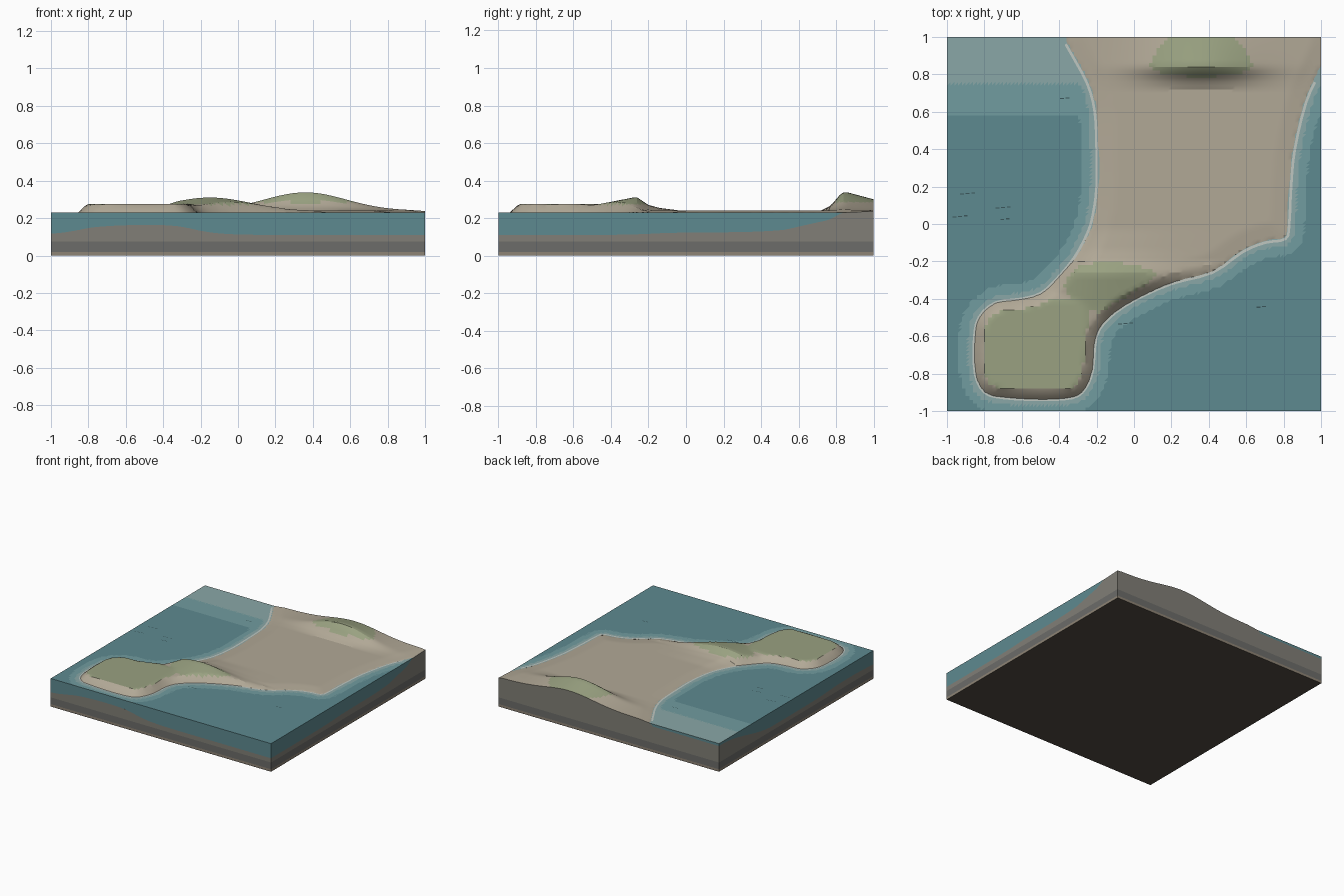
import bpy, math

if "Cube" in bpy.data.objects:
    bpy.data.objects.remove(bpy.data.objects["Cube"])

N, SEA = 100, 0.23
COAST = [(-.42, 1.2), (-.38, 1.0), (-.33, .9), (-.25, .75), (-.21, .6), (-.2, .4), (-.2, .2), (-.22, .05),
         (-.25, -.05), (-.32, -.18), (-.42, -.3), (-.5, -.37), (-.6, -.4), (-.74, -.42), (-.83, -.5),
         (-.855, -.62), (-.85, -.8), (-.8, -.9), (-.7, -.93), (-.5, -.94), (-.33, -.93), (-.26, -.88),
         (-.22, -.78), (-.2, -.6), (-.13, -.5), (0, -.41), (.2, -.32), (.42, -.26), (.58, -.15),
         (.7, -.1), (.81, -.08), (.83, 0), (.84, .2), (.86, .4), (.92, .65), (1.0, .83), (1.15, 1.2)]


def smooth_path(pts, n=3):
    # Catmull-Rom subdivision of the coast
    out = []
    for i in range(len(pts) - 1):
        p = [pts[max(i - 1, 0)], pts[i], pts[i + 1], pts[min(i + 2, len(pts) - 1)]]
        for k in range(n):
            t = k / n
            w = ((-t + 2*t*t - t**3) / 2, (2 - 5*t*t + 3*t**3) / 2,
                 (t + 4*t*t - 3*t**3) / 2, (t**3 - t*t) / 2)
            out.append(tuple(sum(w[j] * p[j][a] for j in range(4)) for a in (0, 1)))
    return out + [pts[-1]]


SHORE = smooth_path(COAST)


def shore_distance(x, y):
    # positive on land, negative at sea
    best, inside, n = 9, False, len(SHORE)
    for i in range(n):
        ax, ay = SHORE[i]
        bx, by = SHORE[(i + 1) % n]
        dx, dy = bx - ax, by - ay
        t = max(0, min(1, ((x - ax) * dx + (y - ay) * dy) / (dx * dx + dy * dy)))
        best = min(best, (x - ax - t * dx)**2 + (y - ay - t * dy)**2)
        if (ay > y) != (by > y) and x < ax + (y - ay) * dx / dy:
            inside = not inside
    return math.sqrt(best) * (1 if inside else -1)


def ramp(v, a, b):
    t = max(0, min(1, (v - a) / (b - a)))
    return t * t * (3 - 2 * t)


def profile(v, pts):
    for (a, za), (b, zb) in zip(pts, pts[1:]):
        if v <= b:
            return za + (zb - za) * max(0, (v - a) / (b - a))
    return pts[-1][1]


def height(x, y):
    d = shore_distance(x, y)
    if d < 0:
        slope = .11 + .119 * math.exp(d / .075)
        shelf = .11 + .1 * ramp(y, .3, .95)
        return max(slope, min(shelf, .222))
    ridge = math.exp(-((x + .15) / .3)**2) * profile(y, [(-.5, .03), (-.45, .037), (-.28, .07), (-.26, .07),
                                                         (-.2, .03), (-.14, .014), (-.03, 0)])
    head = .036 * (1 - ramp(y, -.42, -.3)) * (1 - ramp(x, -.28, -.1))
    hill = math.exp(-((x - .36) / .31)**2) * profile(y, [(.72, 0), (.77, .025), (.83, .095), (.85, .1), (1, .06)])
    top = .24 + max(ridge, head, hill)
    return .229 + (top - .229) * min(1, d / (.05 if y < -.2 else .1))


def material(name, r, g, b):
    m = bpy.data.materials.new(name)
    m.diffuse_color = tuple((c / 255)**2.2 for c in (r, g, b)) + (1,)
    m.use_nodes = True
    m.node_tree.nodes["Principled BSDF"].inputs["Base Color"].default_value = m.diffuse_color
    return m


def mesh_object(name, verts, faces, mats, idx=None):
    me = bpy.data.meshes.new(name)
    me.from_pydata(verts, [], faces)
    for m in mats:
        me.materials.append(m)
    if idx:
        me.polygons.foreach_set("material_index", idx)
    ob = bpy.data.objects.new(name, me)
    bpy.context.collection.objects.link(ob)
    return ob


def box(name, z0, z1, mat):
    bpy.ops.mesh.primitive_cube_add(size=1, location=(0, 0, (z0 + z1) / 2))
    ob = bpy.context.object
    ob.name, ob.scale = name, (2, 2, z1 - z0)
    ob.data.materials.append(mat)


sand = material("sand", 176, 167, 149)
grass = material("grass", 152, 160, 128)
rock = material("rock", 128, 126, 118)
bedrock = material("bedrock", 108, 108, 105)
base = material("base", 140, 130, 116)
deep = material("deep_water", 94, 137, 143)
mid = material("mid_water", 113, 155, 158)
pale = material("shallow_water", 137, 166, 166)
foam = material("foam", 190, 198, 192)
dark = material("ripple", 60, 85, 90)

C = [-1 + 2 * i / N for i in range(N + 1)]
H = [[height(x, y) for x in C] for y in C]


def vid(i, j):
    return j * (N + 1) + i


# land and seabed
verts = [(C[i], C[j], H[j][i]) for j in range(N + 1) for i in range(N + 1)]
faces, idx, wfaces, widx = [], [], [], []
for j in range(N):
    for i in range(N):
        q = (vid(i, j), vid(i + 1, j), vid(i + 1, j + 1), vid(i, j + 1))
        z = sum(verts[k][2] for k in q) / 4
        faces.append(q)
        idx.append(1 if z > (.273 if C[j] < 0 else .285) else 0)
        # water triangles, tinted by depth
        for tri in ((q[0], q[1], q[2]), (q[0], q[2], q[3])):
            zs = [verts[k][2] for k in tri]
            if min(zs) < SEA + .004:
                m = sum(zs) / 3
                wfaces.append(tri)
                widx.append(2 if m > .187 else 1 if m > .15 else 0)
land = mesh_object("terrain", verts, faces, [sand, grass], idx)
bpy.context.view_layer.objects.active = land
land.select_set(True)
bpy.ops.object.shade_smooth_by_angle(angle=math.radians(20))
water = mesh_object("water_surface", [(x, y, SEA) for x, y, z in verts], wfaces, [deep, mid, pale], widx)

# side walls of ground and of water, counter-clockwise round the block
edge = ([(i, 0) for i in range(N)] + [(N, j) for j in range(N)] +
        [(i, N) for i in range(N, 0, -1)] + [(0, j) for j in range(N, 0, -1)])


def wall(name, low, high, mat):
    v, f, n = [], [], len(edge)
    for i, j in edge:
        v += [(C[i], C[j], low(H[j][i])), (C[i], C[j], high(H[j][i]))]
    for k in range(n):
        a, b = 2 * k, 2 * ((k + 1) % n)
        if v[a + 1][2] - v[a][2] > 1e-5 or v[b + 1][2] - v[b][2] > 1e-5:
            f.append((a, b, b + 1, a + 1))
    mesh_object(name, v, f, [mat])


wall("ground_sides", lambda h: .075, lambda h: h, rock)
wall("water_sides", lambda h: min(h, SEA), lambda h: SEA, deep)

# layers under the ground
box("bedrock_layer", .02, .075, bedrock)
box("base_slab", 0, .02, base)
mesh_object("underside", [(-1, -1, 0), (-1, 1, 0), (1, 1, 0), (1, -1, 0)], [(0, 1, 2, 3)],
            [material("underside", 84, 77, 69)]).location.z = -.0005

# thin foam ribbon along the shore
pts = [p for p in SHORE if p[1] < .99 and p[0] < .99]
fv, ff = [], []
for k, (x, y) in enumerate(pts):
    a, b = pts[max(k - 1, 0)], pts[min(k + 1, len(pts) - 1)]
    dx, dy = b[0] - a[0], b[1] - a[1]
    l = math.hypot(dx, dy)
    for s in (-.007, .007):
        fv.append((x - dy / l * s, y + dx / l * s, SEA + .0015))
    if k:
        ff.append((2 * k - 2, 2 * k - 1, 2 * k + 1, 2 * k))
mesh_object("shore_foam", fv, ff, [foam])

# ripple dashes on the water
rv, rf = [], []
for x, y, n in ((-.89, .16, 3), (-.93, .038, 3), (-.7, .085, 3), (-.69, .025, 2),
                (-.37, .67, 2), (-.045, -.535, 3), (.68, -.445, 2)):
    for k in range(n):
        cx, cy, s = x + (k - (n - 1) / 2) * .03, y + k * .003, len(rv)
        rv += [(cx + u * .01, cy + w * .003, SEA + .002) for u, w in ((-1, -1), (1, -1), (1, 1), (-1, 1))]
        rf.append((s, s + 1, s + 2, s + 3))
mesh_object("ripples", rv, rf, [dark])
